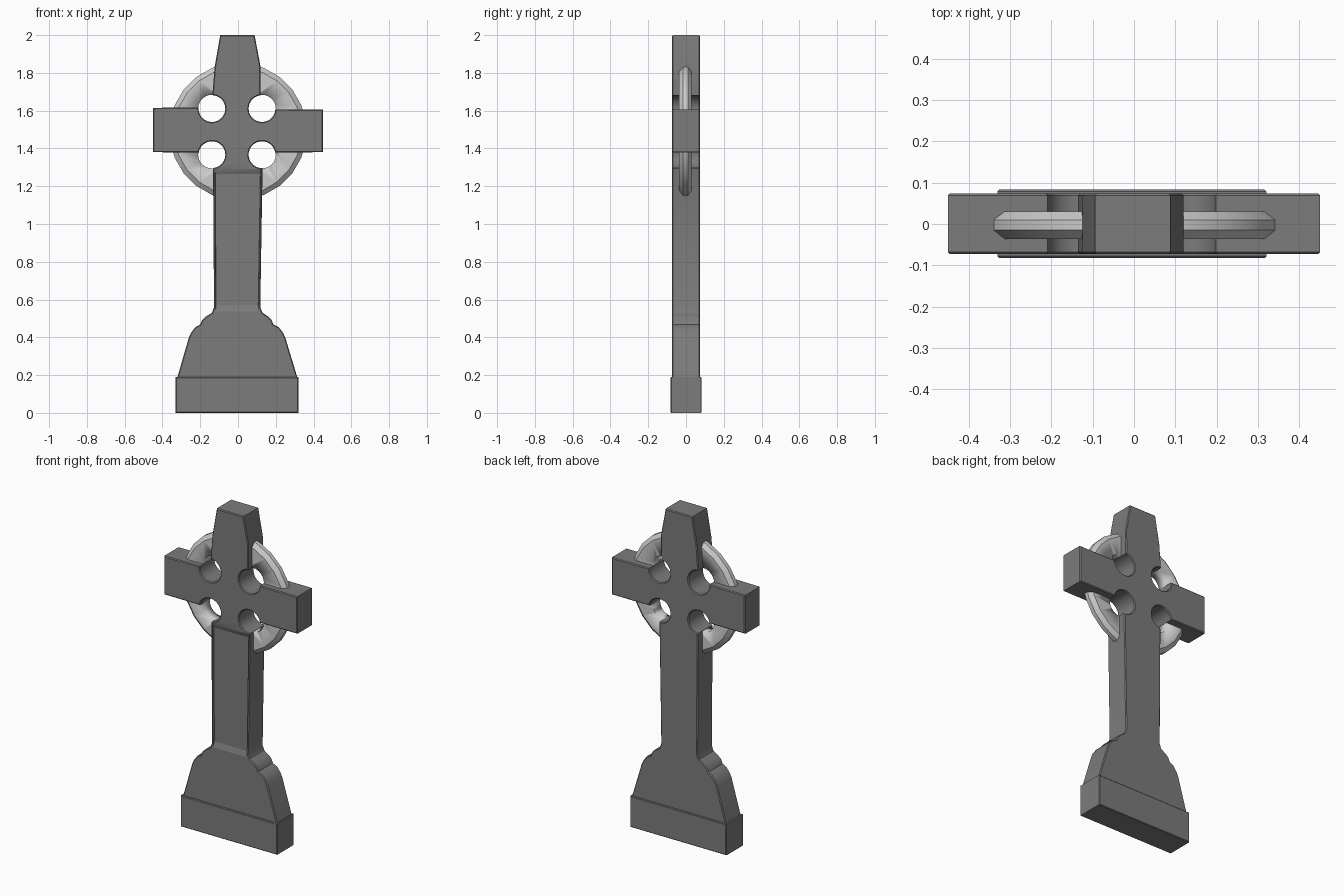
import bpy, bmesh
from math import sin, cos, radians, pi
from mathutils import Matrix

if "Cube" in bpy.data.objects:
    bpy.data.objects.remove(bpy.data.objects["Cube"])


def grey(name, v):
    mat = bpy.data.materials.new(name)
    mat.diffuse_color = (v, v, v, 1)
    mat.use_nodes = True
    mat.node_tree.nodes["Principled BSDF"].inputs["Base Color"].default_value = mat.diffuse_color
    return mat


DARK, LIGHT = grey("dark_stone", 0.2), grey("light_stone", 0.6)


def finish(bm, name, mat=DARK, angle=30):
    bmesh.ops.recalc_face_normals(bm, faces=bm.faces)
    mesh = bpy.data.meshes.new(name)
    bm.to_mesh(mesh)
    bm.free()
    mesh.materials.append(mat)
    ob = bpy.data.objects.new(name, mesh)
    bpy.context.collection.objects.link(ob)
    bpy.ops.object.select_all(action='DESELECT')
    bpy.context.view_layer.objects.active = ob
    ob.select_set(True)
    bpy.ops.object.shade_smooth_by_angle(angle=radians(angle))
    return ob


def carve(ob, cutter):
    cutter.hide_render = True
    cutter.hide_set(True)
    mod = ob.modifiers.new("carve", 'BOOLEAN')
    mod.operation = 'DIFFERENCE'
    mod.solver = 'EXACT'
    mod.object = cutter


def slab(front, back, y0, y1, bevel=0.0):
    """Join two matching (x, z) outlines into a solid slab with chamfered rims."""
    bm = bmesh.new()
    a = [bm.verts.new((x, y0, z)) for x, z in front]
    b = [bm.verts.new((x, y1, z)) for x, z in back]
    caps = [bm.faces.new(a), bm.faces.new(b[::-1])]
    n = len(a)
    for i in range(n):
        j = (i + 1) % n
        bm.faces.new((a[i], b[i], b[j], a[j]))
    bmesh.ops.recalc_face_normals(bm, faces=bm.faces)
    if bevel:
        edges = [e for f in caps for e in f.edges]
        bmesh.ops.bevel(bm, geom=edges, offset=bevel, segments=1, affect='EDGES')
    return bm


def notch(cx, cz, a0, a1, r=0.071, n=18):
    """Round bite at the meeting of an arm and the shaft."""
    return [(cx + r * cos(radians(a0 + (a1 - a0) * i / n)),
             cz + r * sin(radians(a0 + (a1 - a0) * i / n))) for i in range(n + 1)]


# Plinth
plinth = [(-0.33, 0), (0.32, 0), (0.32, 0.19), (-0.33, 0.19)]
finish(slab(plinth, plinth, -0.082, 0.083, 0.004), "plinth")

# Cross body: flared foot, shaft, arms and tapered head in one outline
outline = [(0.315, 0.185), (0.25, 0.40), (0.238, 0.425), (0.215, 0.455), (0.187, 0.468),
           (0.178, 0.492), (0.16, 0.51), (0.13, 0.53), (0.118, 0.56), (0.130, 1.29)]
outline += notch(0.127, 1.367, 274, 10)
outline += [(0.45, 1.38), (0.45, 1.607)]
outline += notch(0.127, 1.611, -3, -263)
outline += [(0.120, 1.83), (0.088, 2.0), (-0.094, 2.0), (-0.124, 1.83)]
outline += notch(-0.138, 1.611, 88, -185)
outline += [(-0.45, 1.615), (-0.45, 1.38)]
outline += notch(-0.138, 1.367, 170, -84)
outline += [(-0.132, 1.29), (-0.127, 0.56), (-0.138, 0.53), (-0.17, 0.51), (-0.19, 0.492),
            (-0.2, 0.468), (-0.225, 0.455), (-0.248, 0.425), (-0.26, 0.40), (-0.322, 0.185)]
cross = finish(slab(outline, outline, -0.073, 0.074, 0.005), "cross_body")

# Shallow recessed panel on the front of the shaft
wide = [(-0.119, 0.535), (0.110, 0.535), (0.121, 1.293), (-0.123, 1.293)]
deep = [(-0.116, 0.57), (0.107, 0.57), (0.118, 1.265), (-0.120, 1.265)]
carve(cross, finish(slab(wide, deep, -0.0735, -0.062), "panel_cutter", angle=10))

# Ring around the crossing, swept chamfered section
section = [(0.2, -0.036), (0.338, -0.036), (0.363, -0.015), (0.363, 0.01),
           (0.338, 0.03), (0.2, 0.03)]
bm = bmesh.new()
SEG = 24
loops = []
for i in range(SEG):
    t = 2 * pi * (i + 0.5) / SEG
    loops.append([bm.verts.new((r * cos(t), y, 1.49 + r * sin(t))) for r, y in section])
for i in range(SEG):
    p, q = loops[i], loops[(i + 1) % SEG]
    for k in range(len(section)):
        m = (k + 1) % len(section)
        bm.faces.new((p[k], p[m], q[m], q[k]))
ring = finish(bm, "ring", LIGHT)

# The four round holes also pass through the ring
bm = bmesh.new()
for x, z in ((0.127, 1.611), (-0.138, 1.611), (0.127, 1.367), (-0.138, 1.367)):
    bmesh.ops.create_cone(bm, cap_ends=True, segments=24, radius1=0.073, radius2=0.073, depth=0.2,
                          matrix=Matrix.Translation((x, 0, z)) @ Matrix.Rotation(pi / 2, 4, 'X'))
carve(ring, finish(bm, "hole_cutter", LIGHT))
